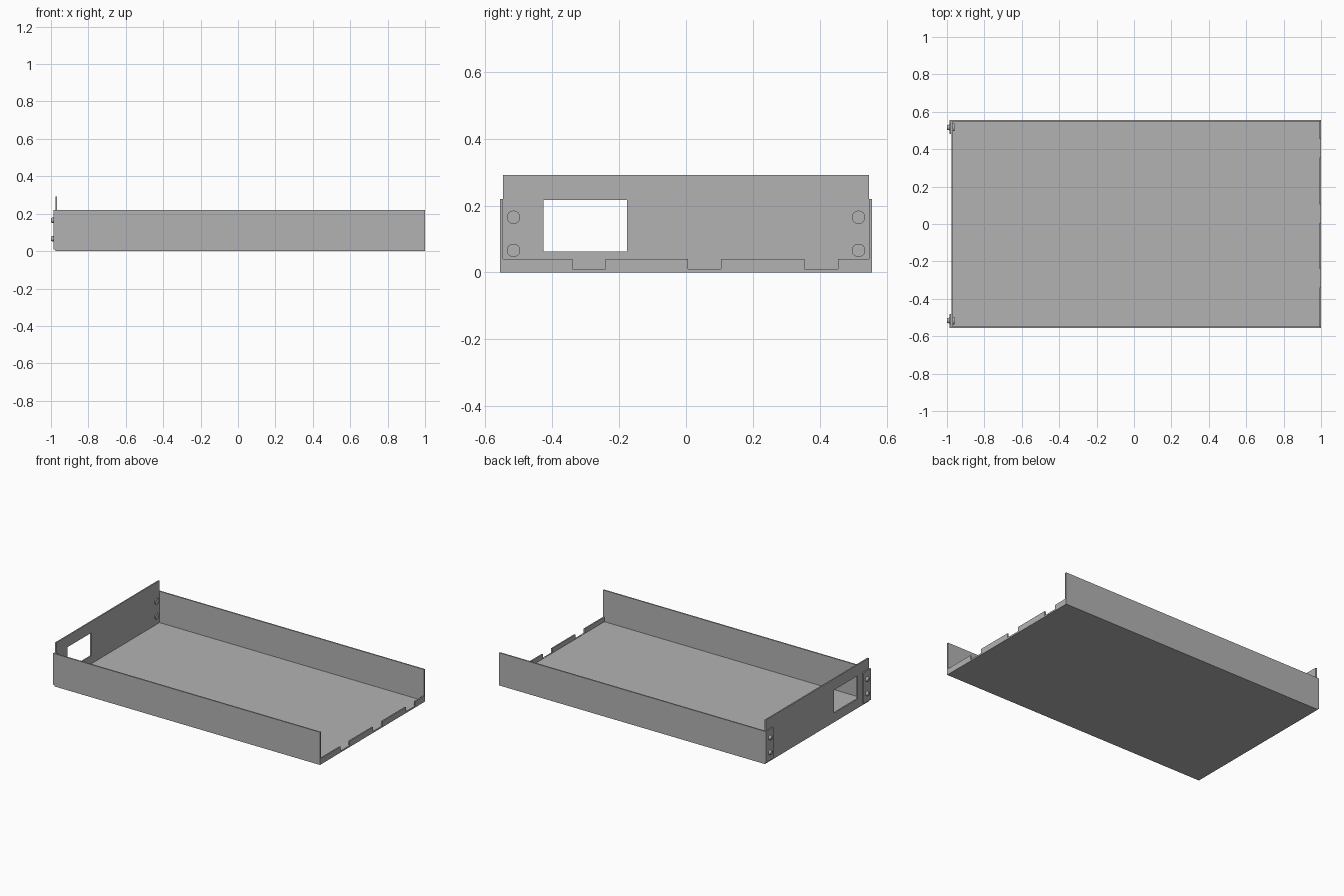
import bpy, bmesh, math
from mathutils import Matrix, Vector

if "Cube" in bpy.data.objects:
    bpy.data.objects.remove(bpy.data.objects["Cube"], do_unlink=True)

steel = bpy.data.materials.new("grey steel")
steel.use_nodes = True
COLOUR = (0.45, 0.45, 0.45, 1)
steel.diffuse_color = COLOUR
steel.node_tree.nodes["Principled BSDF"].inputs["Base Color"].default_value = COLOUR

T = 0.009          # sheet thickness
HALF = 0.557       # half width of the tray
HEIGHT = 0.22      # side wall height
BACK = -0.977      # outer face of the end plate


def finish(name, bm):
    bmesh.ops.recalc_face_normals(bm, faces=bm.faces)
    mesh = bpy.data.meshes.new(name)
    bm.to_mesh(mesh)
    bm.free()
    obj = bpy.data.objects.new(name, mesh)
    bpy.context.collection.objects.link(obj)
    mesh.materials.append(steel)
    return obj


def box(name, lo, hi):
    bm = bmesh.new()
    lo, hi = Vector(lo), Vector(hi)
    bmesh.ops.create_cube(bm, size=1, matrix=Matrix.Translation((lo + hi) / 2)
                          @ Matrix.Diagonal((*(hi - lo), 1)))
    return finish(name, bm)


def sheet(name, outline, x):
    """Upright plate from a (y, z) outline, thickened toward +x."""
    bm = bmesh.new()
    face = bm.faces.new([bm.verts.new((x, y, z)) for y, z in outline])
    new = bmesh.ops.extrude_face_region(bm, geom=[face])["geom"]
    bmesh.ops.translate(bm, vec=(T, 0, 0),
                        verts=[g for g in new if isinstance(g, bmesh.types.BMVert)])
    return finish(name, bm)


def disc(bm, x0, x1, y, z, r0, r1):
    bmesh.ops.create_cone(bm, cap_ends=True, segments=24, radius1=r0, radius2=r1,
                          depth=x1 - x0, matrix=Matrix.Translation(((x0 + x1) / 2, y, z))
                          @ Matrix.Rotation(math.pi / 2, 4, "Y"))


# Floor of the tray
box("floor", (BACK, -HALF, 0), (1, HALF, T))

# Side walls with inward-bent tabs and rivets
for side, s in (("left", 1), ("right", -1)):
    ya, yb = sorted((s * HALF, s * (HALF - T)))
    box(f"wall_{side}", (BACK - T, ya, T), (1, yb, HEIGHT))
    ya, yb = sorted((s * (HALF - T), s * 0.48))
    box(f"tab_{side}", (BACK - T, ya, 0.012), (BACK - 0.0005, yb, HEIGHT))
    bm = bmesh.new()
    for z in (0.066, 0.165):
        y = s * 0.516
        disc(bm, -1, BACK - T, y, z, 0.012, 0.016)
        disc(bm, BACK + T, BACK + T + 0.007, y, z, 0.02, 0.02)
    finish(f"rivets_{side}", bm)

# Tall end plate with a rectangular opening
plate = box("end_plate", (BACK, -0.547, T), (BACK + T, 0.547, 0.292))
cutter = box("opening_cutter", (BACK - 0.05, -0.427, 0.062), (BACK + 0.05, -0.177, 0.217))
cutter.hide_render = True
cutter.hide_viewport = True
cutter.display_type = "WIRE"
cut = plate.modifiers.new("opening", "BOOLEAN")
cut.object = cutter
cut.solver = "EXACT"

# Low notched lip at the open end
top, low = 0.04, 0.0105
outline = [(-0.548, T), (-0.548, top)]
for y in (-0.34, 0.006, 0.355):
    outline += [(y, top), (y, low), (y + 0.099, low), (y + 0.099, top)]
outline += [(0.548, top), (0.548, T)]
sheet("notched_lip", outline, 1 - T)
